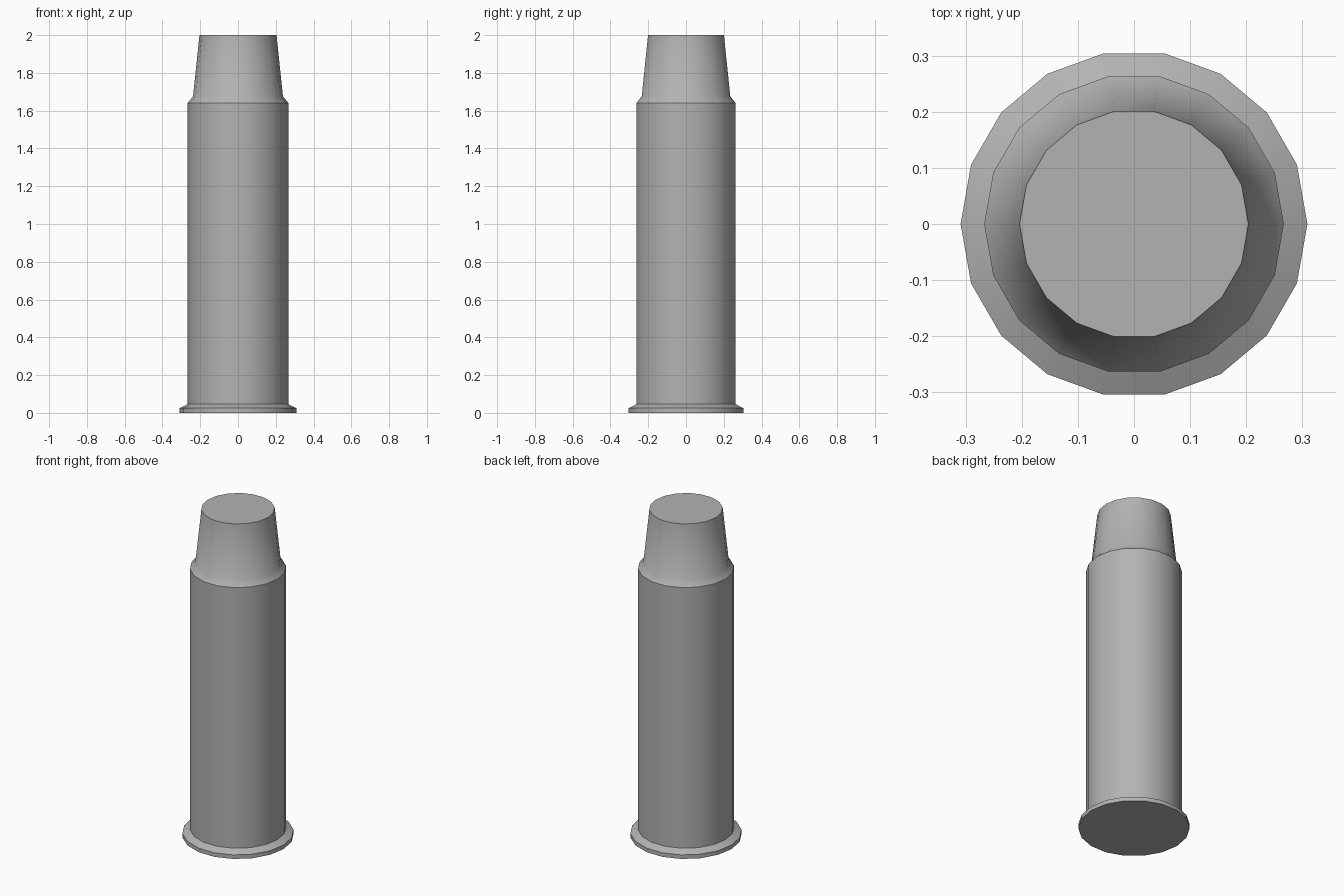
import bpy, bmesh
from math import cos, sin, pi, radians

if "Cube" in bpy.data.objects:
    bpy.data.objects.remove(bpy.data.objects["Cube"])

SIDES = 18

# Dark grey metal
metal = bpy.data.materials.new("dark_metal")
metal.diffuse_color = (0.45, 0.45, 0.45, 1)
metal.use_nodes = True
metal.node_tree.nodes["Principled BSDF"].inputs["Base Color"].default_value = metal.diffuse_color


def lathe(name, profile, cap_bottom=False, cap_top=False):
    """Revolve (radius, z) points about z into an 18-sided shell."""
    bm = bmesh.new()
    rings = [[bm.verts.new((r * cos(2 * pi * i / SIDES), r * sin(2 * pi * i / SIDES), z))
              for i in range(SIDES)] for r, z in profile]
    for low, high in zip(rings, rings[1:]):
        for i in range(SIDES):
            j = (i + 1) % SIDES
            bm.faces.new((low[i], low[j], high[j], high[i]))
    if cap_bottom:
        bm.faces.new(rings[0][::-1])
    if cap_top:
        bm.faces.new(rings[-1])
    mesh = bpy.data.meshes.new(name)
    bm.to_mesh(mesh)
    bm.free()
    mesh.materials.append(metal)
    obj = bpy.data.objects.new(name, mesh)
    bpy.context.collection.objects.link(obj)
    bpy.ops.object.select_all(action='DESELECT')
    obj.select_set(True)
    bpy.context.view_layer.objects.active = obj
    bpy.ops.object.shade_smooth_by_angle(angle=radians(35))
    return obj


# Rimmed casing: base disc, bevelled rim, straight wall
lathe("casing", [(0.309, 0), (0.309, 0.025), (0.267, 0.046), (0.267, 1.64)], cap_bottom=True)

# Bullet: crimped shoulder, tapered body, flat tip
lathe("bullet", [(0.267, 1.64), (0.238, 1.676), (0.204, 2.0)], cap_top=True)
